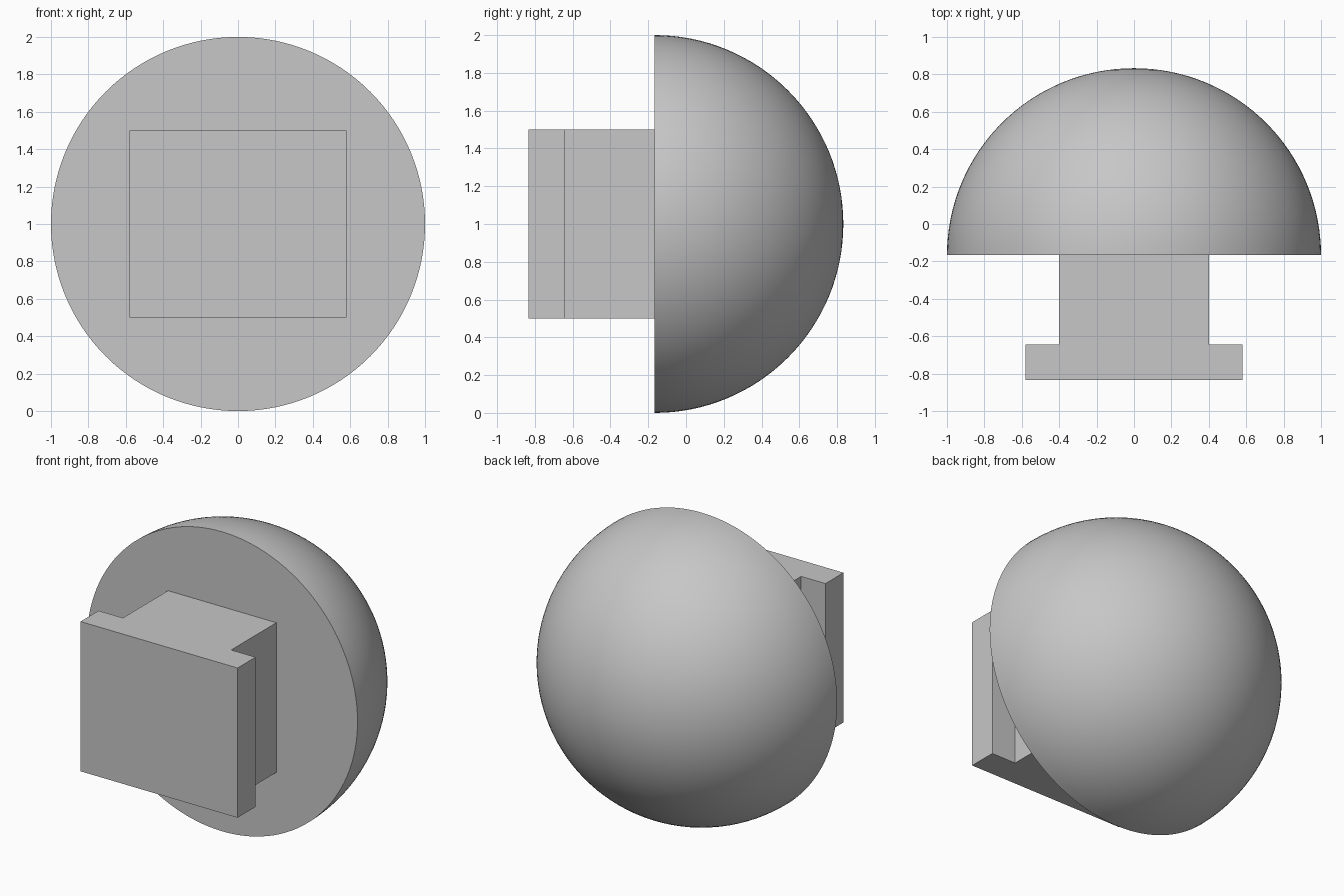
import bpy, bmesh, math
from mathutils import Matrix

cube = bpy.data.objects.get("Cube")
if cube:
    bpy.data.objects.remove(cube, do_unlink=True)

FACE_Y = -0.167   # plane of the flat dome face
MID_Z = 1.0

grey = bpy.data.materials.new("plain_grey")
grey.use_nodes = True
colour = (0.57, 0.57, 0.57, 1)
grey.diffuse_color = colour
grey.node_tree.nodes["Principled BSDF"].inputs["Base Color"].default_value = colour


def add_object(name, bm):
    bmesh.ops.recalc_face_normals(bm, faces=bm.faces)
    mesh = bpy.data.meshes.new(name)
    bm.to_mesh(mesh)
    bm.free()
    mesh.materials.append(grey)
    obj = bpy.data.objects.new(name, mesh)
    bpy.context.collection.objects.link(obj)
    return obj


# Dome: half a sphere with its pole to the back and a flat front cap
bm = bmesh.new()
bmesh.ops.create_uvsphere(bm, u_segments=128, v_segments=64, radius=1)
bmesh.ops.bisect_plane(bm, geom=bm.verts[:] + bm.edges[:] + bm.faces[:], dist=1e-4,
                       plane_co=(0, 0, 0), plane_no=(0, 0, 1), clear_inner=True)
rim = [e for e in bm.edges if e.is_boundary]
bmesh.ops.contextual_create(bm, geom=rim)
bm.transform(Matrix.Translation((0, FACE_Y, MID_Z)) @ Matrix.Rotation(-math.pi / 2, 4, 'X'))
dome = add_object("dome", bm)
bpy.ops.object.select_all(action='DESELECT')
dome.select_set(True)
bpy.context.view_layer.objects.active = dome
bpy.ops.object.shade_smooth_by_angle(angle=math.radians(30))

# T-shaped mount: half profile mirrored, then extruded upwards
half = [(0.4, FACE_Y), (0.4, -0.643), (0.58, -0.643), (0.58, -0.833)]
profile = half + [(-x, y) for x, y in reversed(half)]
bm = bmesh.new()
base = bm.faces.new([bm.verts.new((x, y, MID_Z - 0.5)) for x, y in profile])
top = bmesh.ops.extrude_face_region(bm, geom=[base], use_keep_orig=True)
bmesh.ops.translate(bm, vec=(0, 0, 1),
                    verts=[g for g in top["geom"] if isinstance(g, bmesh.types.BMVert)])
add_object("t_shaped_mount", bm)
